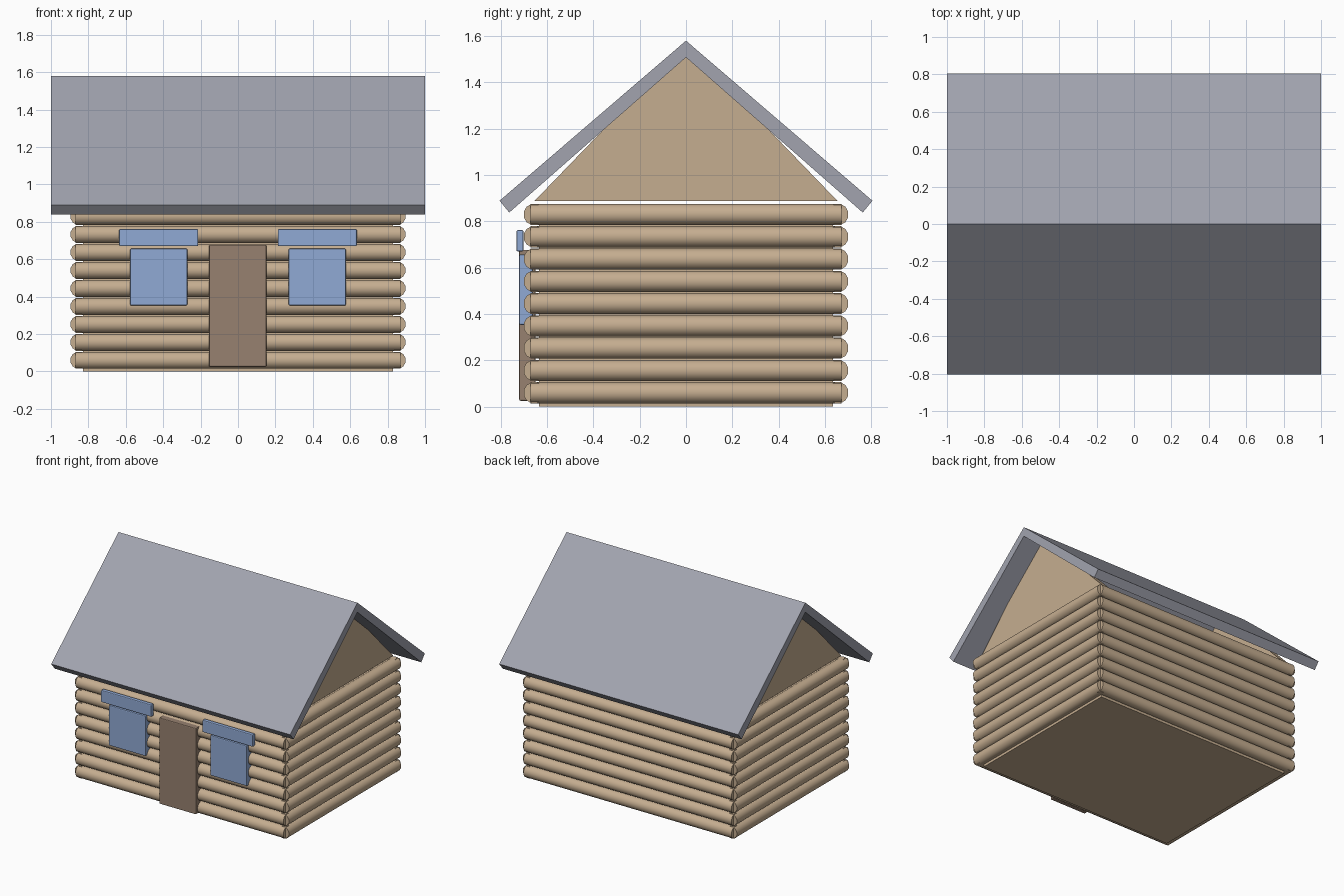
import bpy, bmesh, math
from mathutils import Matrix

if "Cube" in bpy.data.objects:
    bpy.data.objects.remove(bpy.data.objects["Cube"])


def material(name, rgb):
    m = bpy.data.materials.new(name)
    m.diffuse_color = (*rgb, 1)
    m.use_nodes = True
    m.node_tree.nodes["Principled BSDF"].inputs["Base Color"].default_value = m.diffuse_color
    return m


WOOD = material("log_wood", (0.56, 0.42, 0.28))
DOOR = material("door_wood", (0.31, 0.22, 0.16))
GLASS = material("window_blue", (0.28, 0.40, 0.66))
ROOF = material("roof_slate", (0.36, 0.37, 0.43))


def finish(name, bm, mat, smooth=None):
    bmesh.ops.recalc_face_normals(bm, faces=bm.faces)
    mesh = bpy.data.meshes.new(name)
    bm.to_mesh(mesh)
    bm.free()
    ob = bpy.data.objects.new(name, mesh)
    bpy.context.collection.objects.link(ob)
    mesh.materials.append(mat)
    if smooth:
        bpy.ops.object.select_all(action='DESELECT')
        ob.select_set(True)
        bpy.context.view_layer.objects.active = ob
        bpy.ops.object.shade_smooth_by_angle(angle=math.radians(smooth))
    return ob


def box(name, x, y, z, mat, bevel=0.0):
    bm = bmesh.new()
    size = [b - a for a, b in (x, y, z)]
    mid = [(a + b) / 2 for a, b in (x, y, z)]
    bmesh.ops.create_cube(bm, size=1, matrix=Matrix.Translation(mid) @ Matrix.Diagonal((*size, 1)))
    if bevel:
        bmesh.ops.bevel(bm, geom=bm.edges[:], offset=bevel, segments=2, profile=0.5, affect='EDGES')
    return finish(name, bm, mat)


def extrude_x(name, profile, x0, x1, mat):
    bm = bmesh.new()
    face = bm.faces.new([bm.verts.new((x0, y, z)) for y, z in profile])
    new = bmesh.ops.extrude_face_region(bm, geom=[face])["geom"]
    bmesh.ops.translate(bm, vec=(x1 - x0, 0, 0), verts=[v for v in new if isinstance(v, bmesh.types.BMVert)])
    return finish(name, bm, mat)


def log_wall(name, along_x, offset, half):
    # nine stacked round logs
    bm = bmesh.new()
    turn = Matrix.Rotation(math.pi / 2, 4, 'Y' if along_x else 'X')
    for i in range(9):
        z = 0.06 + i * 0.0962
        pos = (0, offset, z) if along_x else (offset, 0, z)
        bmesh.ops.create_cone(bm, cap_ends=True, segments=12, radius1=0.047, radius2=0.047, depth=2 * half,
                              matrix=Matrix.Translation(pos) @ turn @ Matrix.Rotation(math.pi / 12, 4, 'Z'))
    return finish(name, bm, WOOD, 40)


# Log walls around a plain core
box("wall_core", (-0.83, 0.83), (-0.635, 0.635), (0, 0.865), WOOD)
for side, s in (("front", -1), ("back", 1)):
    log_wall(side + "_logs", True, s * 0.655, 0.87)
for side, s in (("left", -1), ("right", 1)):
    log_wall(side + "_logs", False, s * 0.85, 0.672)
    # Triangular gable under each roof end
    extrude_x(side + "_gable", [(-0.655, 0.887), (0.655, 0.887), (0, 1.565)], s * 0.78, s * 0.84, WOOD)

# Pitched roof slabs
for side, s in (("front", -1), ("back", 1)):
    extrude_x(side + "_roof", [(0, 1.58), (s * 0.805, 0.889), (s * 0.763, 0.838), (0, 1.508)], -1, 1, ROOF)

# Door, windows and window headers
box("door", (-0.155, 0.152), (-0.72, -0.65), (0.025, 0.677), DOOR, 0.006)
for side, s in (("left", -1), ("right", 1)):
    c = s * 0.424
    box(side + "_window", (c - 0.153, c + 0.153), (-0.72, -0.66), (0.353, 0.657), GLASS, 0.006)
    box(side + "_window_header", (c - 0.211, c + 0.211), (-0.732, -0.702), (0.67, 0.762), GLASS, 0.006)
